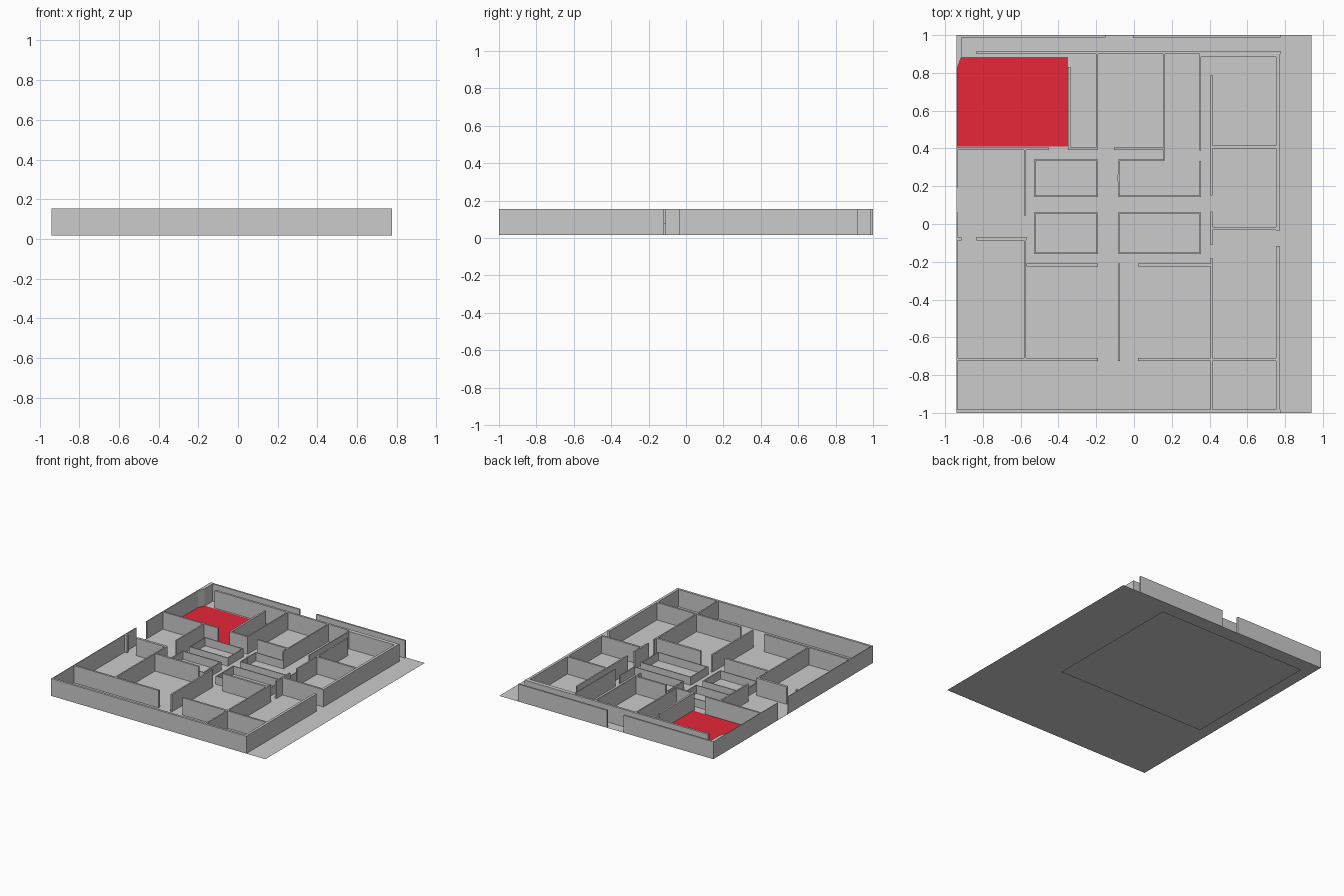
import bpy, bmesh

if "Cube" in bpy.data.objects:
    bpy.data.objects.remove(bpy.data.objects["Cube"])

FLOOR, TOP, LOW = 0.016, 0.154, 0.08


def make_object(name, bm, colour=None):
    bmesh.ops.recalc_face_normals(bm, faces=bm.faces)
    mesh = bpy.data.meshes.new(name)
    bm.to_mesh(mesh)
    bm.free()
    obj = bpy.data.objects.new(name, mesh)
    bpy.context.collection.objects.link(obj)
    if colour:
        mat = bpy.data.materials.new(name + "_colour")
        mat.diffuse_color = colour
        mat.use_nodes = True
        mat.node_tree.nodes["Principled BSDF"].inputs["Base Color"].default_value = mat.diffuse_color
        mesh.materials.append(mat)
    return obj


def add_prism(bm, pts, z0, z1):
    """Upright prism over a plan outline."""
    face = bm.faces.new([bm.verts.new((x, y, z0)) for x, y in pts])
    ext = bmesh.ops.extrude_face_region(bm, geom=[face], use_keep_orig=True)
    for v in ext["geom"]:
        if isinstance(v, bmesh.types.BMVert):
            v.co.z = z1


def rect(x0, x1, y0, y1):
    return [(x0, y0), (x1, y0), (x1, y1), (x0, y1)]


def sheet(name, pts, z, colour=None):
    bm = bmesh.new()
    face = bm.faces.new([bm.verts.new((x, y, z)) for x, y in pts])
    return make_object(name, bm, colour)


def walls(name, spans, top=TOP):
    bm = bmesh.new()
    for s in spans:
        add_prism(bm, rect(*s), FLOOR, top)
    return make_object(name, bm)


def along_x(y0, y1, *spans):
    return [(a, b, y0, y1) for a, b in spans]


def along_y(x0, x1, *spans):
    return [(x0, x1, a, b) for a, b in spans]


# Floor sheets
sheet("floor", rect(-0.94, 0.94, -1, 1), FLOOR)
sheet("floor_underlay", rect(-0.83, 0.49, -0.24, 0.91), 0)
sheet("red_room_floor", [(-0.935, 0.41), (-0.35, 0.41), (-0.35, 0.885),
                         (-0.912, 0.885), (-0.935, 0.83)],
      FLOOR + 0.003, (0.8, 0.02, 0.04, 1))

# Outer walls with their door gaps
walls("back_wall", along_x(0.987, 1, (-0.94, -0.15), (-0.005, 0.775)))
walls("inner_back_wall", along_x(0.9, 0.917, (-0.835, 0.775))
      + along_x(0.885, 0.9, (0.35, 0.755)))
walls("front_wall", along_x(-1, -0.982, (-0.94, 0.775)))
walls("left_wall", along_y(-0.94, -0.934, (-0.982, 0.063), (0.19, 0.987)))
walls("right_wall", along_y(0.752, 0.773, (-0.982, -0.117), (-0.034, 0.9)))
corner = bmesh.new()
add_prism(corner, [(-0.934, 0.83), (-0.913, 0.885), (-0.913, 0.987),
                   (-0.934, 0.987)], FLOOR, TOP)
make_object("corner_wall", corner)

# Partitions running left to right
walls("cross_partitions",
      along_x(-0.725, -0.71, (-0.934, -0.19), (0.02, 0.752))
      + along_x(-0.226, -0.21, (-0.57, -0.19), (0.02, 0.405))
      + along_x(-0.087, -0.068, (-0.934, -0.913), (-0.835, -0.57))
      + along_x(0.391, 0.405, (-0.934, -0.45), (-0.35, -0.19), (-0.105, 0.165))
      + along_x(-0.032, -0.017, (0.415, 0.752))
      + along_x(0.4, 0.415, (0.415, 0.752)))

# Partitions running front to back
walls("long_partitions",
      along_y(0.404, 0.415, (-0.982, -0.18), (-0.11, 0.065), (0.15, 0.79))
      + along_y(-0.582, -0.571, (-0.71, -0.087), (0.045, 0.391))
      + along_y(-0.085, -0.073, (-0.725, -0.21))
      + along_y(-0.35, -0.335, (0.405, 0.83))
      + along_y(-0.2, -0.19, (0.405, 0.9))
      + along_y(0.155, 0.165, (0.335, 0.9))
      + along_y(0.348, 0.355, (0.39, 0.9)))


# Low rims around the central wells
def rim(x0, x1, y0, y1, top_x1=None, t=0.008):
    return [(x0, x1, y0, y0 + t), (x0, top_x1 or x1, y1 - t, y1),
            (x0, x0 + t, y0 + t, y1 - t), (x1 - t, x1, y0 + t, y1 - t)]


for row, (y0, y1) in (("back", (0.144, 0.342)), ("front", (-0.158, 0.062))):
    walls(row + "_left_rim", rim(-0.53, -0.19, y0, y1), LOW)
    walls(row + "_right_rim", rim(-0.085, 0.355, y0, y1,
                                  0.155 if row == "back" else None), LOW)
walls("rim_post", [(-0.087, -0.073, 0.225, 0.262)], LOW + 0.004)
